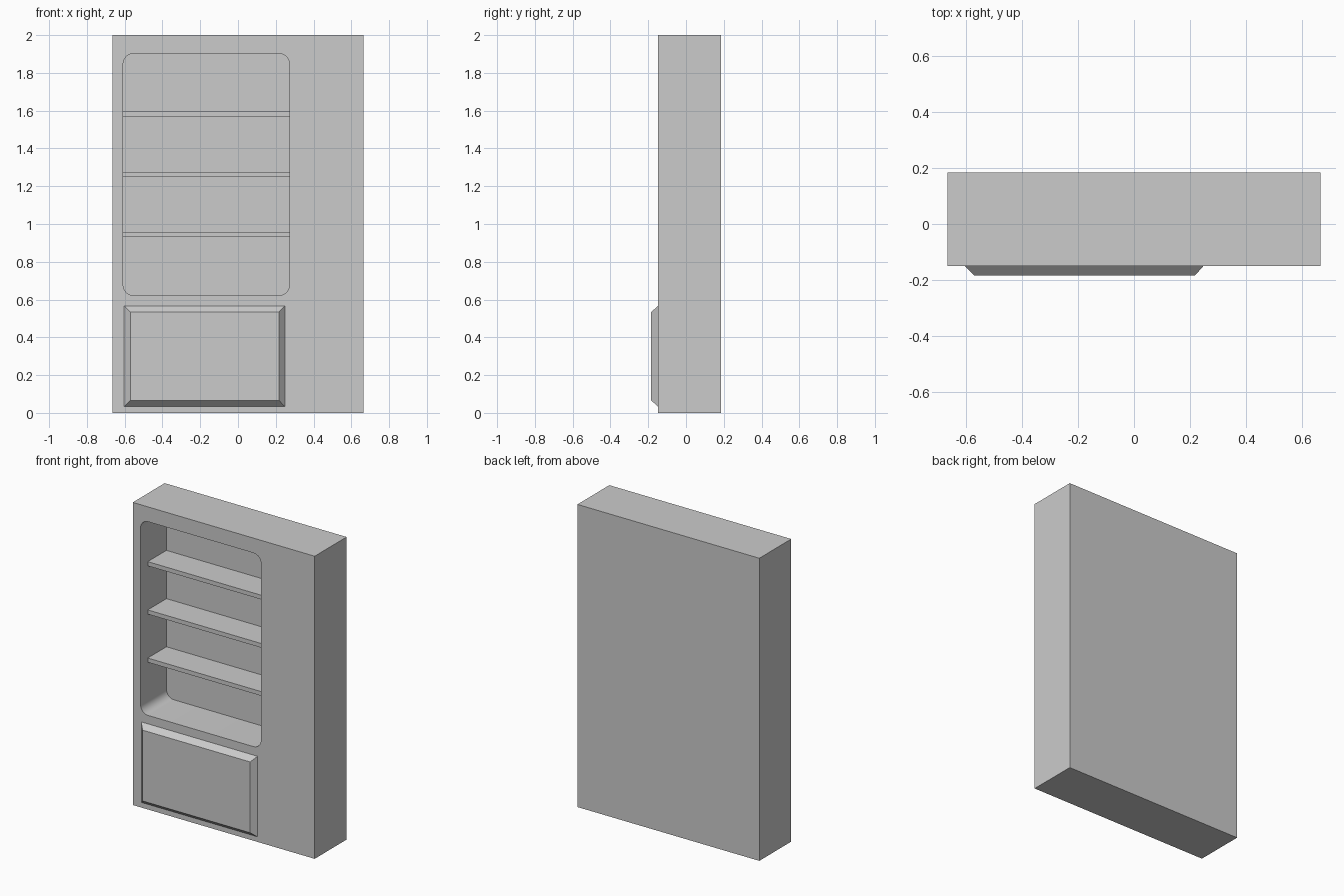
import bpy, bmesh
from math import sin, cos, pi, radians

if "Cube" in bpy.data.objects:
    bpy.data.objects.remove(bpy.data.objects["Cube"])

FRONT, BACK = -0.149, 0.184          # cabinet body depth
X0, X1, Z0, Z1 = -0.608, 0.272, 0.622, 1.902   # display niche opening
NICHE_BACK = 0.121


def loft(name, loops):
    """Closed solid through matching loops of points, capped at both ends."""
    bm = bmesh.new()
    rings = [[bm.verts.new(p) for p in loop] for loop in loops]
    n = len(rings[0])
    for a, b in zip(rings, rings[1:]):
        for i in range(n):
            j = (i + 1) % n
            bm.faces.new((a[i], a[j], b[j], b[i]))
    bm.faces.new(rings[0])
    bm.faces.new(rings[-1])
    bmesh.ops.recalc_face_normals(bm, faces=bm.faces)
    mesh = bpy.data.meshes.new(name)
    bm.to_mesh(mesh)
    bm.free()
    ob = bpy.data.objects.new(name, mesh)
    bpy.context.collection.objects.link(ob)
    return ob


def rect(x0, x1, z0, z1, y):
    return [(x0, y, z0), (x1, y, z0), (x1, y, z1), (x0, y, z1)]


def rounded_rect(x0, x1, z0, z1, y, r, steps=8):
    corners = [(x1 - r, z1 - r), (x0 + r, z1 - r), (x0 + r, z0 + r), (x1 - r, z0 + r)]
    pts = []
    for k, (cx, cz) in enumerate(corners):
        for s in range(steps + 1):
            a = (k + s / steps) * pi / 2
            pts.append((cx + r * cos(a), y, cz + r * sin(a)))
    return pts


# Cabinet body
body = loft("cabinet_body", [rect(-0.665, 0.665, 0, 2, FRONT),
                             rect(-0.665, 0.665, 0, 2, BACK)])

# Rounded niche cut into the front
cutter = loft("niche_cutter", [rounded_rect(X0, X1, Z0, Z1, y, 0.055)
                               for y in (FRONT - 0.1, NICHE_BACK)])
cutter.hide_render = True
cut = body.modifiers.new("niche", 'BOOLEAN')
cut.operation = 'DIFFERENCE'
cut.solver = 'EXACT'
cut.object = cutter
bpy.ops.object.select_all(action='DESELECT')
bpy.context.view_layer.objects.active = body
body.select_set(True)
bpy.ops.object.modifier_apply(modifier=cut.name)
bpy.data.objects.remove(cutter)
bpy.ops.object.shade_smooth_by_angle(angle=radians(30))

# Three shelves, set back from the front
for i, top in enumerate((0.958, 1.276, 1.595)):
    loft(f"shelf_{i + 1}", [rect(X0, X1, top - 0.028, top, y)
                            for y in (-0.074, NICHE_BACK)])

# Bevelled door panel below the niche
loft("door_panel", [rect(-0.603, 0.248, 0.034, 0.566, FRONT),
                    rect(-0.569, 0.217, 0.066, 0.534, -0.184)])
